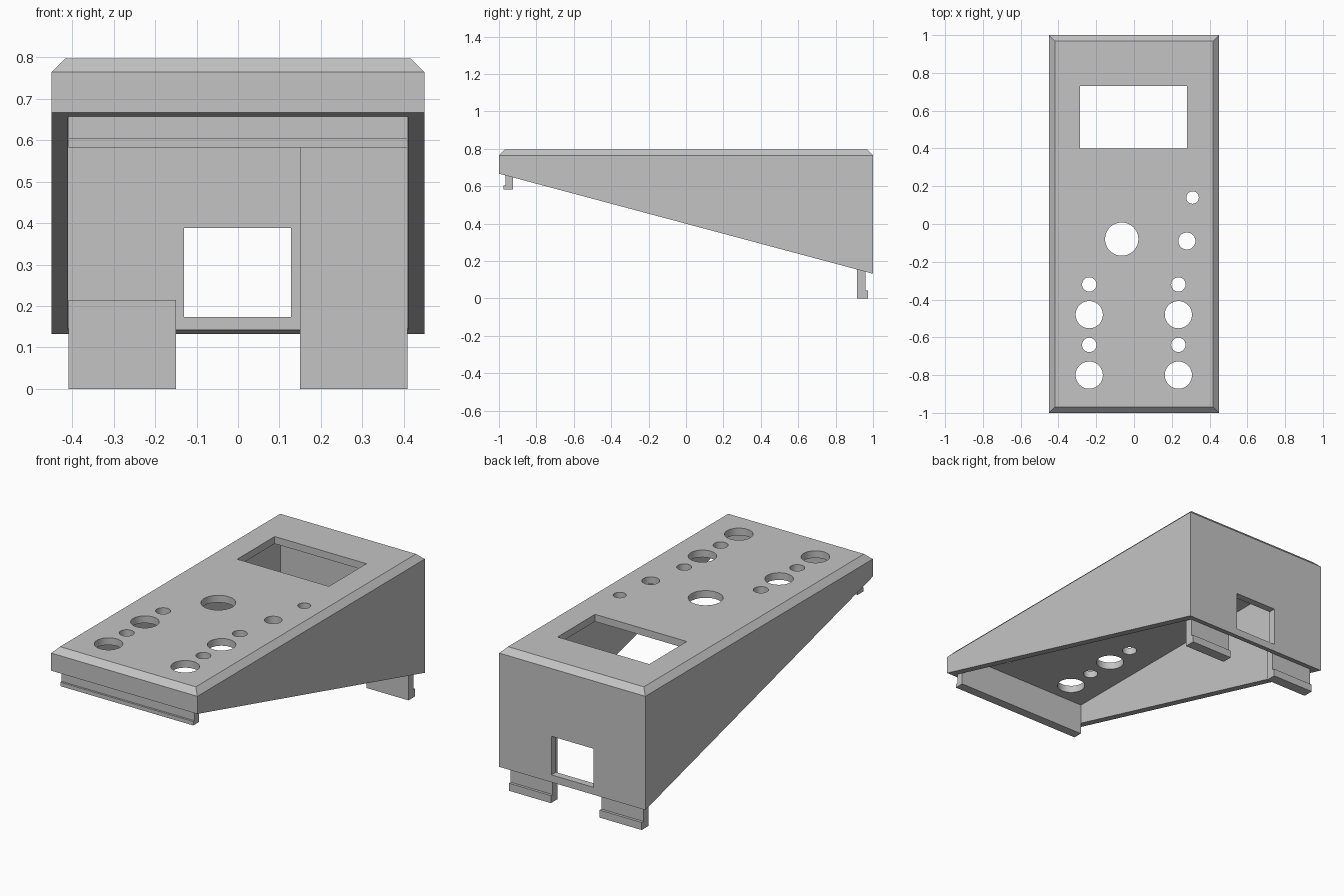
import bpy
import bmesh
from mathutils import Matrix

cube = bpy.data.objects.get("Cube")
if cube:
    bpy.data.objects.remove(cube, do_unlink=True)

grey = bpy.data.materials.new("light grey plastic")
grey.use_nodes = True
COLOUR = (0.55, 0.55, 0.55, 1)
grey.diffuse_color = COLOUR
grey.node_tree.nodes["Principled BSDF"].inputs["Base Color"].default_value = COLOUR

W, L, TOP, WALL, CHAMFER = 0.45, 1.0, 0.797, 0.04, 0.032
CEILING = TOP - WALL


def finish(name, bm):
    bmesh.ops.recalc_face_normals(bm, faces=bm.faces)
    mesh = bpy.data.meshes.new(name)
    bm.to_mesh(mesh)
    bm.free()
    mesh.materials.append(grey)
    obj = bpy.data.objects.new(name, mesh)
    bpy.context.collection.objects.link(obj)
    return obj


def add_prism(bm, profile, x0, x1):
    """Extrude a (y, z) profile along x."""
    face = bm.faces.new([bm.verts.new((x0, y, z)) for y, z in profile])
    ext = bmesh.ops.extrude_face_region(bm, geom=[face])["geom"]
    verts = [v for v in ext if isinstance(v, bmesh.types.BMVert)]
    bmesh.ops.translate(bm, verts=verts, vec=(x1 - x0, 0, 0))


def add_box(bm, x0, x1, y0, y1, z0, z1):
    add_prism(bm, [(y0, z0), (y1, z0), (y1, z1), (y0, z1)], x0, x1)


def cut(obj, cutter):
    mod = obj.modifiers.new("cut", "BOOLEAN")
    mod.operation = "DIFFERENCE"
    mod.solver = "EXACT"
    mod.object = cutter
    cutter.hide_render = True
    bpy.context.view_layer.objects.active = obj
    bpy.ops.object.modifier_apply(modifier=mod.name)
    bpy.data.objects.remove(cutter, do_unlink=True)


# Wedge housing with chamfered top rim
bm = bmesh.new()
add_prism(bm, [(-L, 0.667), (L, 0.132), (L, TOP), (-L, TOP)], -W, W)
rim = [e for e in bm.edges if all(v.co.z > TOP - 0.001 for v in e.verts)]
bmesh.ops.bevel(bm, geom=rim, offset=CHAMFER, segments=1, affect="EDGES")
housing = finish("housing", bm)

# Hollow interior, open underneath
bm = bmesh.new()
add_box(bm, WALL - W, W - WALL, WALL - L, L - WALL, -0.5, CEILING)
cut(housing, finish("cavity_cutter", bm))

# Screen window, rear port and round control holes
bm = bmesh.new()
add_box(bm, -0.285, 0.28, 0.4, 0.73, 0.7, 0.9)
add_box(bm, -0.13, 0.128, 0.9, 1.1, 0.173, 0.388)
holes = [(-0.065, -0.08, 0.088), (0.31, 0.14, 0.033), (0.28, -0.09, 0.045)]
for x in (-0.237, 0.235):
    for i, y in enumerate((-0.32, -0.48, -0.64, -0.8)):
        holes.append((x, y, 0.072 if i % 2 else 0.038))
for x, y, r in holes:
    bmesh.ops.create_cone(bm, cap_ends=True, segments=48, radius1=r, radius2=r,
                          depth=0.2, matrix=Matrix.Translation((x, y, 0.8)))
cut(housing, finish("opening_cutter", bm))

bpy.ops.object.select_all(action="DESELECT")
housing.select_set(True)
bpy.context.view_layer.objects.active = housing
bpy.ops.object.shade_smooth_by_angle(angle=0.35)


# Mounting clips: an upright plate with an outward hook at its foot
def clip(name, x0, x1, inner, outer, hook, foot, lip, top):
    bm = bmesh.new()
    add_prism(bm, [(inner, foot), (hook, foot), (hook, lip), (outer, lip),
                   (outer, top), (inner, top)], x0, x1)
    return finish(name, bm)


edge = W - WALL - 0.001
clip("front_clip", -edge, edge, -0.925, -0.966, -0.977, 0.583, 0.605, CEILING)
clip("back_right_clip", -edge, -0.15, 0.915, 0.959, 0.974, 0, 0.042, 0.215)
clip("back_left_clip", 0.15, edge, 0.915, 0.959, 0.974, 0, 0.042, CEILING)
